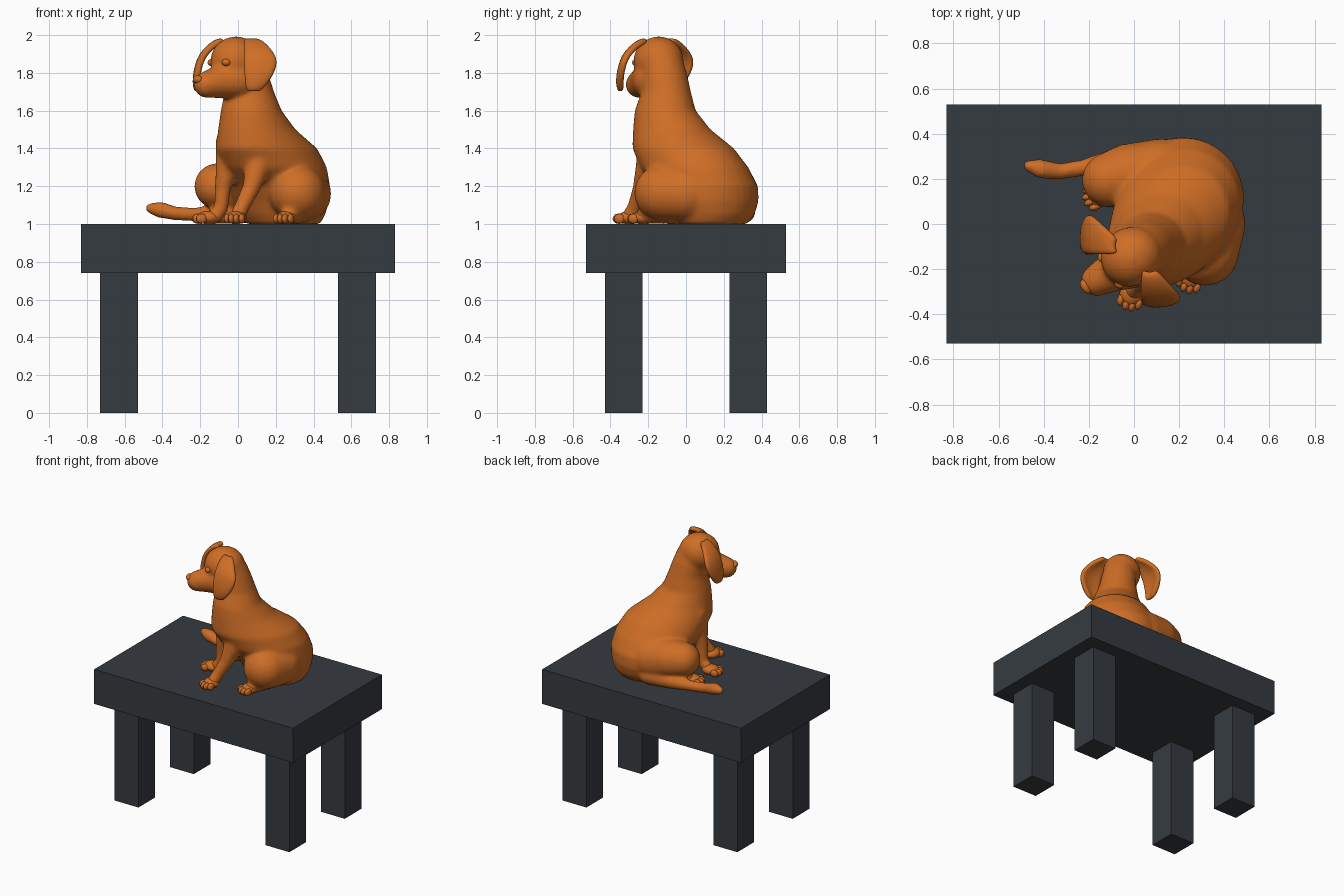
import bpy, bmesh, math
from mathutils import Vector, Matrix

if "Cube" in bpy.data.objects:
    bpy.data.objects.remove(bpy.data.objects["Cube"], do_unlink=True)


def material(name, rgb):
    m = bpy.data.materials.new(name)
    m.diffuse_color = (*rgb, 1)
    m.use_nodes = True
    m.node_tree.nodes["Principled BSDF"].inputs["Base Color"].default_value = (*rgb, 1)
    return m


slate = material("slate grey", (0.036, 0.044, 0.053))
orange = material("warm orange", (0.62, 0.155, 0.019))


def finish(name, bm, mat, smooth=True):
    bmesh.ops.recalc_face_normals(bm, faces=bm.faces)
    me = bpy.data.meshes.new(name)
    bm.to_mesh(me)
    bm.free()
    me.materials.append(mat)
    for p in me.polygons:
        p.use_smooth = smooth
    ob = bpy.data.objects.new(name, me)
    bpy.context.collection.objects.link(ob)
    return ob


def apply_modifiers(ob):
    bpy.ops.object.select_all(action='DESELECT')
    ob.select_set(True)
    bpy.context.view_layer.objects.active = ob
    for m in list(ob.modifiers):
        bpy.ops.object.modifier_apply(modifier=m.name)


def box(name, lo, hi):
    bm = bmesh.new()
    lo, hi = Vector(lo), Vector(hi)
    bmesh.ops.create_cube(bm, size=1, matrix=Matrix.Translation((lo + hi) / 2) @ Matrix.Diagonal((*(hi - lo), 1)))
    return finish(name, bm, slate, False)


def ellipsoid(bm, pos, radii, angle=0.0, sub=3):
    mat = Matrix.Translation(pos) @ Matrix.Rotation(angle, 4, 'Z') @ Matrix.Diagonal((*radii, 1))
    bmesh.ops.create_icosphere(bm, subdivisions=sub, radius=1, matrix=mat)


def limb(bm, path, steps=8):
    # chain of overlapping balls along points (x, y, z, radius)
    for a, b in zip(path, path[1:]):
        for i in range(steps + 1):
            p = [u + (v - u) * i / steps for u, v in zip(a, b)]
            ellipsoid(bm, p[:3], (p[3],) * 3)


def loft(bm, rings, angle, n=32):
    # stacked elliptical rings (z, x, y, length radius, width radius)
    loops = []
    ca, sa = math.cos(angle), math.sin(angle)
    for z, x, y, a, b in rings:
        loop = []
        for i in range(n):
            t = 2 * math.pi * i / n
            u, v = a * math.cos(t), b * math.sin(t)
            loop.append(bm.verts.new((x + u * ca - v * sa, y + u * sa + v * ca, z)))
        loops.append(loop)
    for l0, l1 in zip(loops, loops[1:]):
        for i in range(n):
            j = (i + 1) % n
            bm.faces.new((l0[i], l0[j], l1[j], l1[i]))
    bm.faces.new(loops[0][::-1])
    bm.faces.new(loops[-1])


# Table
box("table_top", (-0.83, -0.53, 0.74), (0.83, 0.53, 1.0))
for sx, side in ((-1, "right"), (1, "left")):
    for sy, end in ((-1, "front"), (1, "back")):
        x, y = sx * 0.63, sy * 0.33
        box(f"table_leg_{end}_{side}", (x - 0.1, y - 0.1, 0), (x + 0.1, y + 0.1, 0.74))

# Dog body: torso, head, legs and tail fused into one skin
body = bmesh.new()
loft(body, [
    (1.00, 0.24, 0.13, 0.19, 0.20),
    (1.05, 0.235, 0.135, 0.225, 0.23),
    (1.12, 0.228, 0.13, 0.25, 0.26),
    (1.20, 0.215, 0.11, 0.275, 0.27),
    (1.30, 0.185, 0.045, 0.305, 0.265),
    (1.40, 0.15, -0.015, 0.30, 0.235),
    (1.50, 0.10, -0.075, 0.22, 0.19),
    (1.60, 0.07, -0.11, 0.165, 0.158),
    (1.70, 0.06, -0.105, 0.132, 0.13),
    (1.80, 0.04, -0.115, 0.12, 0.12),
    (1.88, 0.02, -0.13, 0.11, 0.11)], math.radians(45))
head_angle = math.radians(213)
ellipsoid(body, (-0.01, -0.145, 1.862), (0.14, 0.132, 0.132), head_angle)
limb(body, [(0.0, -0.18, 1.765, 0.105), (-0.09, -0.21, 1.755, 0.09), (-0.165, -0.25, 1.738, 0.071)])
# front legs
limb(body, [(0.13, -0.15, 1.43, 0.10), (0.105, -0.2, 1.3, 0.068), (0.07, -0.235, 1.19, 0.048),
            (0.02, -0.27, 1.09, 0.041), (0.0, -0.295, 1.045, 0.042)])
limb(body, [(-0.03, -0.06, 1.43, 0.09), (-0.065, -0.075, 1.3, 0.055), (-0.08, -0.075, 1.18, 0.043),
            (-0.09, -0.075, 1.08, 0.038), (-0.12, -0.075, 1.045, 0.042)])
# thighs and hind shins
limb(body, [(0.345, 0.0, 1.16, 0.15), (0.315, -0.125, 1.165, 0.15)])
limb(body, [(0.12, 0.22, 1.17, 0.16), (-0.02, 0.22, 1.195, 0.138), (-0.11, 0.195, 1.20, 0.122)])
limb(body, [(0.33, -0.08, 1.06, 0.06), (0.27, -0.22, 1.045, 0.045)])
limb(body, [(0.0, 0.2, 1.06, 0.06), (-0.12, 0.15, 1.045, 0.045)])
# tail
limb(body, [(0.1, 0.3, 1.07, 0.07), (-0.08, 0.285, 1.06, 0.052), (-0.22, 0.25, 1.05, 0.038),
            (-0.33, 0.232, 1.055, 0.037), (-0.41, 0.243, 1.075, 0.044), (-0.465, 0.258, 1.083, 0.028)])
dog = finish("dog_body", body, orange)
r = dog.modifiers.new("skin", 'REMESH')
r.mode = 'VOXEL'
r.voxel_size = 0.011
r.use_smooth_shade = True
s = dog.modifiers.new("soften", 'SMOOTH')
s.factor = 0.5
s.iterations = 14
apply_modifiers(dog)
# flatten the underside onto the table
for v in dog.data.vertices:
    v.co.z = max(v.co.z, 1.001)


# Paws: a pad with four toes
def paw(name, x, y, degrees):
    bm = bmesh.new()
    a = math.radians(degrees)
    f, l = Vector((math.cos(a), math.sin(a), 0)), Vector((-math.sin(a), math.cos(a), 0))
    c = Vector((x, y, 1.034))
    ellipsoid(bm, c - f * 0.012, (0.062, 0.054, 0.036), a)
    for k in (-1.5, -0.5, 0.5, 1.5):
        reach = 0.046 if abs(k) < 1 else 0.032
        ellipsoid(bm, c + f * reach + l * k * 0.027 - Vector((0, 0, 0.006)), (0.03, 0.0165, 0.027), a, 2)
    finish(name, bm, orange)


paw("front_paw_left", -0.012, -0.312, 258)
paw("front_paw_right", -0.168, -0.075, 190)
paw("hind_paw_left", 0.253, -0.235, 250)
paw("hind_paw_right", -0.155, 0.125, 200)


# Ears: curved hanging flaps, rows of (z, inner edge, outer edge, drop offset)
EAR = [(1.975, 0.035, 0.10, -0.20), (1.95, 0.03, 0.15, -0.255), (1.90, 0.03, 0.195, -0.305),
       (1.85, 0.03, 0.213, -0.328), (1.77, 0.035, 0.18, -0.345), (1.70, 0.045, 0.115, -0.338)]


def ear(name, place):
    bm = bmesh.new()
    rows = []
    for z, a, b, d in EAR:
        row = []
        for i in range(5):
            t = i / 4
            bulge = 0.012 * (1 - (2 * t - 1) ** 2)
            row.append(bm.verts.new((*place(a + (b - a) * t, d - bulge), z)))
        rows.append(row)
    for r0, r1 in zip(rows, rows[1:]):
        for i in range(4):
            bm.faces.new((r0[i], r0[i + 1], r1[i + 1], r1[i]))
    ob = finish(name, bm, orange)
    so = ob.modifiers.new("thickness", 'SOLIDIFY')
    so.thickness = 0.035
    so.offset = 0
    ob.modifiers.new("round", 'SUBSURF').levels = 2
    apply_modifiers(ob)


ear("ear_left", lambda u, d: (u, d))
ear("ear_right", lambda u, d: (d + 0.13, u - 0.165))

# Eyes and nose
for name, pos in (("eye_left", (-0.062, -0.262, 1.855)), ("eye_right", (-0.137, -0.148, 1.855))):
    bm = bmesh.new()
    ellipsoid(bm, pos, (0.024, 0.024, 0.02))
    finish(name, bm, orange)
bm = bmesh.new()
ellipsoid(bm, (-0.213, -0.277, 1.765), (0.022, 0.034, 0.022), head_angle)
finish("nose", bm, orange)
